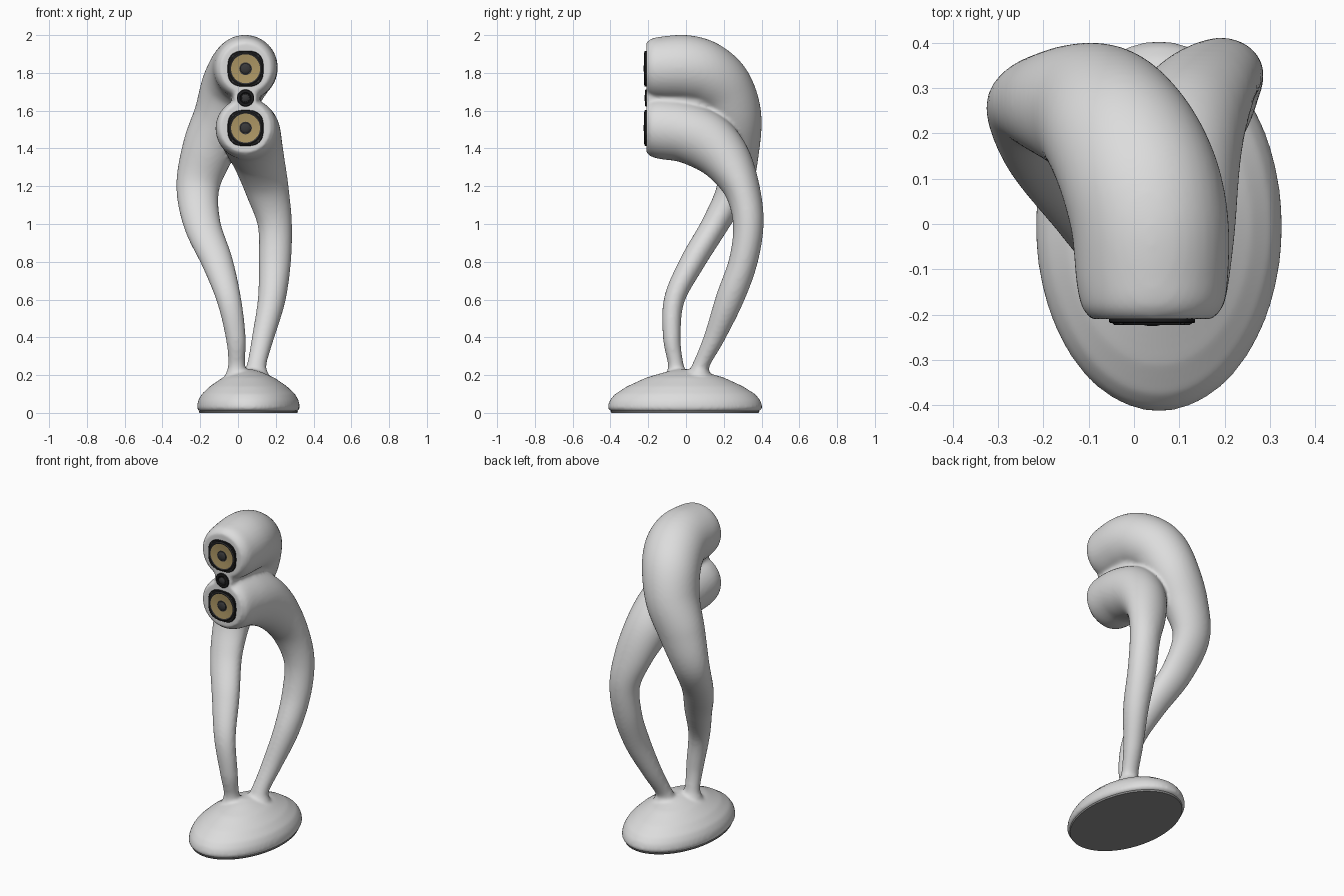
import bpy, bmesh
from math import sin, cos, pi
from mathutils import Vector, Matrix

cube = bpy.data.objects.get("Cube")
if cube:
    bpy.data.objects.remove(cube, do_unlink=True)


def material(name, r, g, b):
    m = bpy.data.materials.new(name)
    m.use_nodes = True
    m.diffuse_color = (r, g, b, 1)
    m.node_tree.nodes["Principled BSDF"].inputs["Base Color"].default_value = (r, g, b, 1)
    return m


shell_grey = material("shell grey", 0.72, 0.72, 0.72)
foot_grey = material("foot grey", 0.28, 0.28, 0.28)
black = material("frame black", 0.012, 0.012, 0.013)
charcoal = material("cap charcoal", 0.04, 0.04, 0.042)
gold = material("cone gold", 0.42, 0.31, 0.13)


def finish(bm, name, mat, smooth=True):
    bmesh.ops.recalc_face_normals(bm, faces=bm.faces)
    mesh = bpy.data.meshes.new(name)
    bm.to_mesh(mesh)
    bm.free()
    mesh.materials.append(mat)
    ob = bpy.data.objects.new(name, mesh)
    bpy.context.collection.objects.link(ob)
    bpy.ops.object.select_all(action='DESELECT')
    ob.select_set(True)
    bpy.context.view_layer.objects.active = ob
    if smooth:
        bpy.ops.object.shade_smooth_by_angle(angle=0.6)
    return ob


def loft(bm, rings, close_end=True):
    """Bridge equal-length rings of points and cap the ends."""
    loops = [[bm.verts.new(p) for p in ring] for ring in rings]
    n = len(loops[0])
    for a, b in zip(loops, loops[1:]):
        for i in range(n):
            j = (i + 1) % n
            bm.faces.new((a[i], a[j], b[j], b[i]))
    bm.faces.new(loops[0])
    if close_end:
        bm.faces.new(loops[-1])


def spline(keys, steps=8):
    """Smooth Catmull-Rom path through tuples of any length."""
    k = [Vector(p) for p in keys]
    k = [2 * k[0] - k[1]] + k + [2 * k[-1] - k[-2]]
    out = []
    for a, b, c, d in zip(k, k[1:], k[2:], k[3:]):
        for s in range(steps):
            t = s / steps
            out.append(0.5 * (2 * b + (c - a) * t + (2 * a - 5 * b + 4 * c - d) * t ** 2
                              + (3 * b - a - 3 * c + d) * t ** 3))
    return out + [k[-2]]


def horn(bm, keys, sides=40):
    """Sweep an oval along a path; each key is x, y, z, width, depth."""
    path = spline([Vector(k) for k in keys])
    centres = [Vector(p[:3]) for p in path]
    rings = []
    for i, p in enumerate(path):
        t = (centres[min(i + 1, len(path) - 1)] - centres[max(i - 1, 0)]).normalized()
        if i == 0:
            t = Vector((0, 1, 0))
        u = Vector((1, 0, 0))
        u = (u - u.dot(t) * t).normalized()
        v = t.cross(u)
        rings.append([centres[i] + u * p[3] * cos(2 * pi * s / sides)
                      + v * p[4] * sin(2 * pi * s / sides) for s in range(sides)])
    loft(bm, rings)


def oval_stack(bm, profile, sides=64):
    """Stack scaled ovals of the base outline at given heights."""
    loft(bm, [[(0.055 + 0.273 * f * cos(2 * pi * s / sides),
                -0.005 + 0.41 * f * sin(2 * pi * s / sides), z) for s in range(sides)]
              for f, z in profile])


# Body: two horns, a neck between the mouths and the domed base, fused together
body = bmesh.new()
horn(body, [(.04, -.21, 1.825, .135, .135), (.04, -.18, 1.825, .157, .157),
            (.04, -.12, 1.825, .168, .168), (.035, 0, 1.825, .174, .175),
            (.012, .1, 1.795, .175, .172), (-.03, .19, 1.715, .168, .165),
            (-.08, .245, 1.57, .155, .155), (-.155, .265, 1.4, .14, .125),
            (-.212, .255, 1.2, .115, .092), (-.19, .155, 1, .098, .072),
            (-.11, .035, .8, .083, .066), (-.048, -.062, .6, .065, .055),
            (-.012, -.075, .4, .053, .047), (-.007, -.055, .26, .045, .041),
            (-.006, -.05, .2, .062, .058)])
horn(body, [(.04, -.21, 1.51, .135, .135), (.04, -.18, 1.51, .155, .152),
            (.045, -.12, 1.505, .164, .162), (.06, 0, 1.485, .164, .16),
            (.08, .12, 1.43, .154, .155), (.113, .22, 1.33, .135, .13),
            (.155, .298, 1.18, .115, .095), (.195, .33, 1, .091, .081),
            (.195, .302, .8, .085, .076), (.178, .23, .6, .073, .074),
            (.132, .15, .4, .058, .055), (.1, .083, .26, .051, .044),
            (.095, .07, .2, .07, .062)])
horn(body, [(.04, -.21, 1.667, .06, .06), (.04, -.1, 1.667, .075, .05),
            (.04, .05, 1.655, .075, .05), (.03, .14, 1.62, .06, .05)])
oval_stack(body, [(.94, .008), (.985, .014), (1, .032), (.975, .065), (.91, .098),
                  (.75, .14), (.5, .187), (.25, .217), (.08, .231)])
shell = finish(body, "speaker_shell", shell_grey)
remesh = shell.modifiers.new("fuse", 'REMESH')
remesh.mode = 'VOXEL'
remesh.voxel_size = 0.01
remesh.use_smooth_shade = True
soften = shell.modifiers.new("soften", 'SMOOTH')
soften.factor = 0.5
soften.iterations = 8

# Foot plate under the base
foot = bmesh.new()
oval_stack(foot, [(.95, 0), (.96, .009)])
finish(foot, "base_foot", foot_grey)


def turned(name, mat, z, profile, bulge=0.0, sides=48):
    """Turn a (radius, y) profile about the front axis; bulge squares it off."""
    bm = bmesh.new()
    rings = []
    for r, y in profile:
        ring = []
        for s in range(sides):
            a = 2 * pi * s / sides
            k = r * (1 - bulge * cos(4 * a))
            ring.append((0.04 + k * cos(a), y, z + k * sin(a)))
        rings.append(ring)
    loft(bm, rings)
    return finish(bm, name, mat)


# Drivers: squared frame, surround, cone, cap and screws
for label, z in (("upper", 1.822), ("lower", 1.508)):
    turned(label + "_driver_frame", black, z,
           [(.1, -.2), (.1, -.216), (.097, -.219), (.084, -.219), (.082, -.214)], bulge=.05)
    turned(label + "_surround", charcoal, z,
           [(.09, -.212), (.088, -.219), (.083, -.223), (.077, -.221), (.073, -.216)])
    turned(label + "_cone", gold, z,
           [(.077, -.212), (.077, -.2205), (.055, -.218), (.028, -.2155)])
    turned(label + "_cap", charcoal, z,
           [(.027, -.213), (.027, -.218), (.022, -.222), (.013, -.2245), (.004, -.2255)])
    screws = bmesh.new()
    for i in range(4):
        a = pi / 4 + i * pi / 2
        place = Matrix.Translation((.04 + .096 * cos(a), -.2195, z + .096 * sin(a)))
        bmesh.ops.create_cone(screws, cap_ends=True, segments=10, radius1=.005, radius2=.005,
                              depth=.004, matrix=place @ Matrix.Rotation(pi / 2, 4, 'X'))
    finish(screws, label + "_screws", charcoal)

# Tweeter: flange, ring and dome
turned("tweeter_flange", black, 1.667,
       [(.045, -.195), (.045, -.214), (.042, -.217), (.03, -.217), (.026, -.213)])
turned("tweeter_dome", charcoal, 1.667,
       [(.021, -.211), (.02, -.216), (.014, -.2195), (.004, -.221)])
